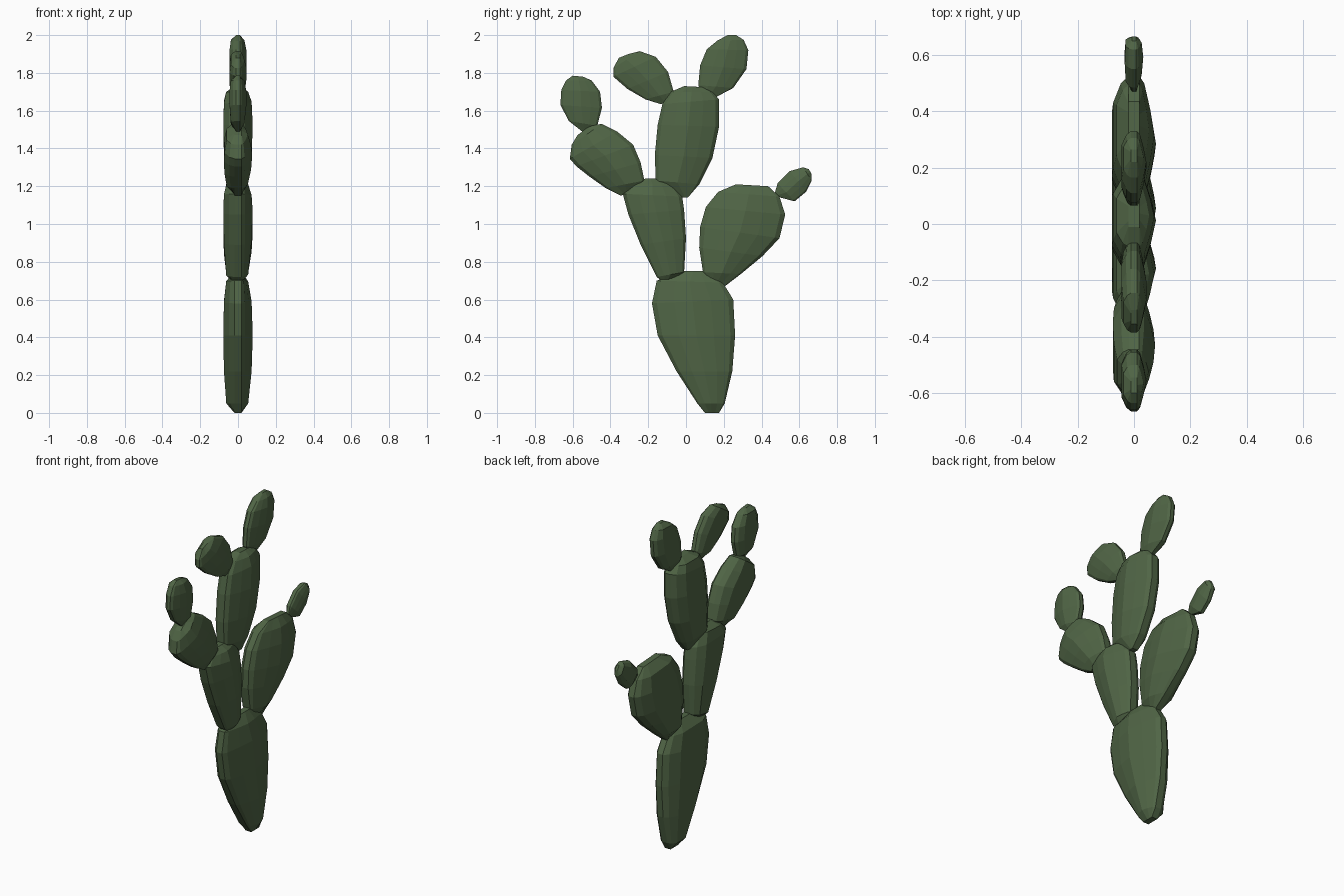
import bpy, bmesh, math

green = bpy.data.materials.new("cactus_green")
green.diffuse_color = (0.08, 0.13, 0.06, 1)

# Cross-section: (position across pad, dome height, side); +x is domed, -x is flatter
SECTION = [(-1, 0, 1), (-.88, .33, 1), (-.45, .72, 1), (0, 1, 1), (.45, .72, 1), (.88, .33, 1), (1, 0, 1),
           (1, 0, -1), (.88, .5, -1), (.55, 1, -1), (-.55, 1, -1), (-.88, .5, -1), (-1, 0, -1)]


def pad(name, depth, rows):
    """Loft a flat pad through chords (y_left, z_left, y_right, z_right) from base to tip."""
    bm = bmesh.new()
    rings = []
    for i, (y0, z0, y1, z1) in enumerate(rows):
        swell = max(0, math.sin(math.pi * i / (len(rows) - 1)))
        ring = []
        for u, dome, side in SECTION:
            k = (u + 1) / 2
            bulge = swell ** (.75 if side > 0 else .45)
            x = side * depth * (.24 + .76 * dome * bulge)
            ring.append(bm.verts.new((x, y0 + (y1 - y0) * k, z0 + (z1 - z0) * k)))
        rings.append(ring)
    n = len(SECTION)
    for a, b in zip(rings, rings[1:]):
        for j in range(n):
            bm.faces.new((a[j], a[(j + 1) % n], b[(j + 1) % n], b[j]))
    bm.faces.new(rings[0])
    bm.faces.new(rings[-1])
    bmesh.ops.recalc_face_normals(bm, faces=bm.faces)
    me = bpy.data.meshes.new(name)
    bm.to_mesh(me)
    bm.free()
    me.materials.append(green)
    bpy.context.collection.objects.link(bpy.data.objects.new(name, me))


# Large pads
pad("trunk_pad", .078, [
    (.10, 0, .175, 0), (.06, .05, .205, .05), (-.05, .22, .245, .22), (-.15, .41, .26, .41),
    (-.18, .58, .25, .60), (-.155, .70, .195, .69), (-.03, .75, .11, .75)])
pad("left_lower_pad", .078, [
    (-.12, .69, -.085, .69), (-.155, .72, -.01, .745), (-.24, .89, 0, .925), (-.305, 1.05, -.01, 1.075),
    (-.335, 1.16, -.02, 1.145), (-.285, 1.205, -.07, 1.215), (-.215, 1.24, -.16, 1.24)])
pad("left_upper_pad", .075, [
    (-.345, 1.15, -.275, 1.175), (-.425, 1.19, -.22, 1.23), (-.51, 1.25, -.24, 1.325), (-.58, 1.305, -.28, 1.42),
    (-.615, 1.345, -.365, 1.49), (-.605, 1.42, -.445, 1.53), (-.575, 1.47, -.51, 1.52)])
pad("centre_pad", .078, [
    (-.02, 1.14, .01, 1.14), (-.16, 1.23, .07, 1.21), (-.165, 1.365, .14, 1.35), (-.15, 1.525, .175, 1.515),
    (-.125, 1.635, .175, 1.66), (-.08, 1.70, .14, 1.70), (-.01, 1.73, .085, 1.725)])
pad("right_pad", .078, [
    (.12, .70, .205, .67), (.09, .745, .29, .735), (.07, .875, .405, .83), (.075, .985, .495, .925),
    (.105, 1.09, .525, 1.05), (.17, 1.17, .495, 1.145), (.265, 1.21, .435, 1.20)])

# Small young pads
pad("left_tip_pad", .045, [
    (-.55, 1.49, -.52, 1.495), (-.62, 1.545, -.47, 1.52), (-.665, 1.63, -.445, 1.615),
    (-.66, 1.71, -.455, 1.70), (-.635, 1.76, -.50, 1.76), (-.60, 1.785, -.545, 1.78)])
pad("centre_left_tip_pad", .045, [
    (-.135, 1.635, -.08, 1.645), (-.215, 1.66, -.065, 1.70), (-.31, 1.715, -.095, 1.805),
    (-.385, 1.78, -.16, 1.885), (-.385, 1.825, -.245, 1.915), (-.355, 1.88, -.305, 1.90)])
pad("centre_right_tip_pad", .045, [
    (.09, 1.675, .155, 1.67), (.065, 1.735, .25, 1.72), (.075, 1.84, .32, 1.82),
    (.11, 1.925, .33, 1.92), (.165, 1.97, .305, 1.975), (.22, 2, .265, 2)])
pad("right_tip_pad", .033, [
    (.47, 1.165, .50, 1.14), (.485, 1.215, .575, 1.12), (.55, 1.28, .635, 1.17),
    (.62, 1.30, .665, 1.23), (.65, 1.29, .665, 1.265)])
